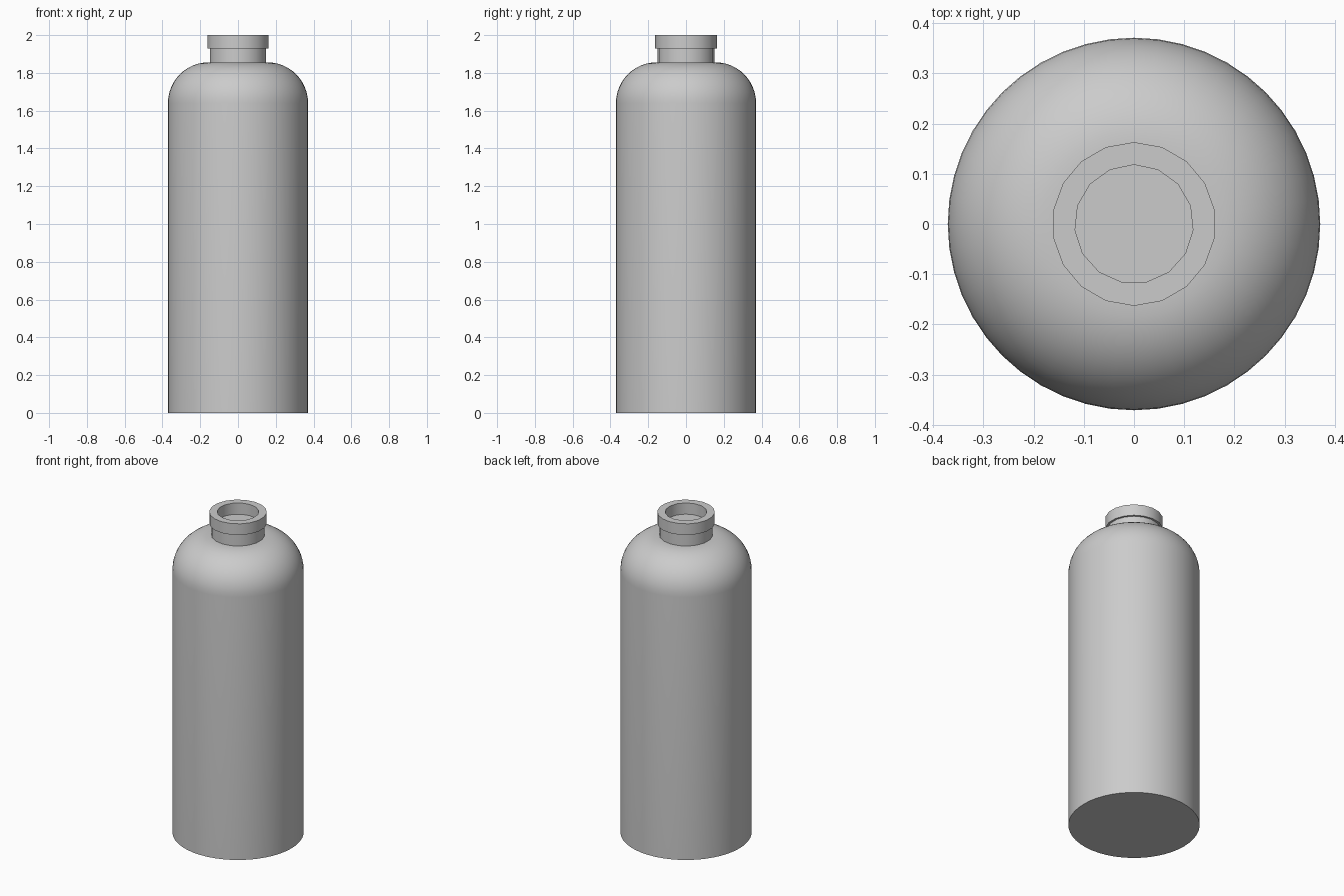
import bpy, math

if "Cube" in bpy.data.objects:
    bpy.data.objects.remove(bpy.data.objects["Cube"], do_unlink=True)

grey = bpy.data.materials.new("bottle_grey")
grey.use_nodes = True
colour = (0.6, 0.6, 0.6, 1)
grey.diffuse_color = colour
grey.node_tree.nodes["Principled BSDF"].inputs["Base Color"].default_value = colour


def ring(radius, z, sides):
    """Circle of points with one point at the back (+y)."""
    steps = [math.pi / 2 + math.tau * i / sides for i in range(sides)]
    return [(radius * math.cos(a), radius * math.sin(a), z) for a in steps]


def lathe(name, profile, sides, cap_bottom=False, cap_top=False):
    """Spin a (radius, z) profile, listed from bottom to top, around z."""
    verts, faces = [], []
    for radius, z in profile:
        verts += ring(radius, z, sides)
    for k in range(len(profile) - 1):
        for i in range(sides):
            j = (i + 1) % sides
            low, high = k * sides, (k + 1) * sides
            faces.append((low + i, low + j, high + j, high + i))
    if cap_bottom:
        faces.append(tuple(reversed(range(sides))))
    if cap_top:
        faces.append(tuple(range(len(verts) - sides, len(verts))))
    return finish(name, verts, faces)


def finish(name, verts, faces):
    mesh = bpy.data.meshes.new(name)
    mesh.from_pydata(verts, [], faces)
    mesh.materials.append(grey)
    obj = bpy.data.objects.new(name, mesh)
    bpy.context.collection.objects.link(obj)
    bpy.ops.object.select_all(action="DESELECT")
    obj.select_set(True)
    bpy.context.view_layer.objects.active = obj
    return obj


def smooth():
    bpy.ops.object.shade_smooth_by_angle(angle=math.radians(35))


# Body: straight wall and a rounded shoulder
profile = [(0.371, 0)]
for i in range(13):
    a = math.pi / 2 * i / 12
    profile.append((0.156 + 0.215 * math.cos(a), 1.64 + 0.216 * math.sin(a)))
lathe("bottle_body", profile, 48, cap_bottom=True, cap_top=True)
smooth()

# Neck, closed under the mouth
lathe("neck", [(0.151, 1.85), (0.151, 1.93)], 18, cap_top=True)
smooth()

# Collar with a round mouth; the mouth has fewer sides than the outside
OUT, MOUTH = 18, 15
verts = (ring(0.163, 1.93, OUT) + ring(0.163, 2, OUT)
         + ring(0.118, 1.93, MOUTH) + ring(0.118, 2, MOUTH))
faces = []
for i in range(OUT):
    j = (i + 1) % OUT
    faces.append((i, j, OUT + j, OUT + i))
for i in range(MOUTH):
    j = (i + 1) % MOUTH
    a, b = 2 * OUT, 2 * OUT + MOUTH
    faces.append((a + j, a + i, b + i, b + j))
# Zip the two uneven circles together on the top and the underside
for outer, inner, up in ((OUT, 2 * OUT + MOUTH, True), (0, 2 * OUT, False)):
    o = n = 0
    while o < OUT or n < MOUTH:
        p, q = outer + o % OUT, inner + n % MOUTH
        if n == MOUTH or (o < OUT and (o + 1) / OUT <= (n + 1) / MOUTH):
            o += 1
            tri = (p, outer + o % OUT, q)
        else:
            n += 1
            tri = (p, inner + n % MOUTH, q)
        faces.append(tri if up else tri[::-1])
finish("mouth_collar", verts, faces)
smooth()
